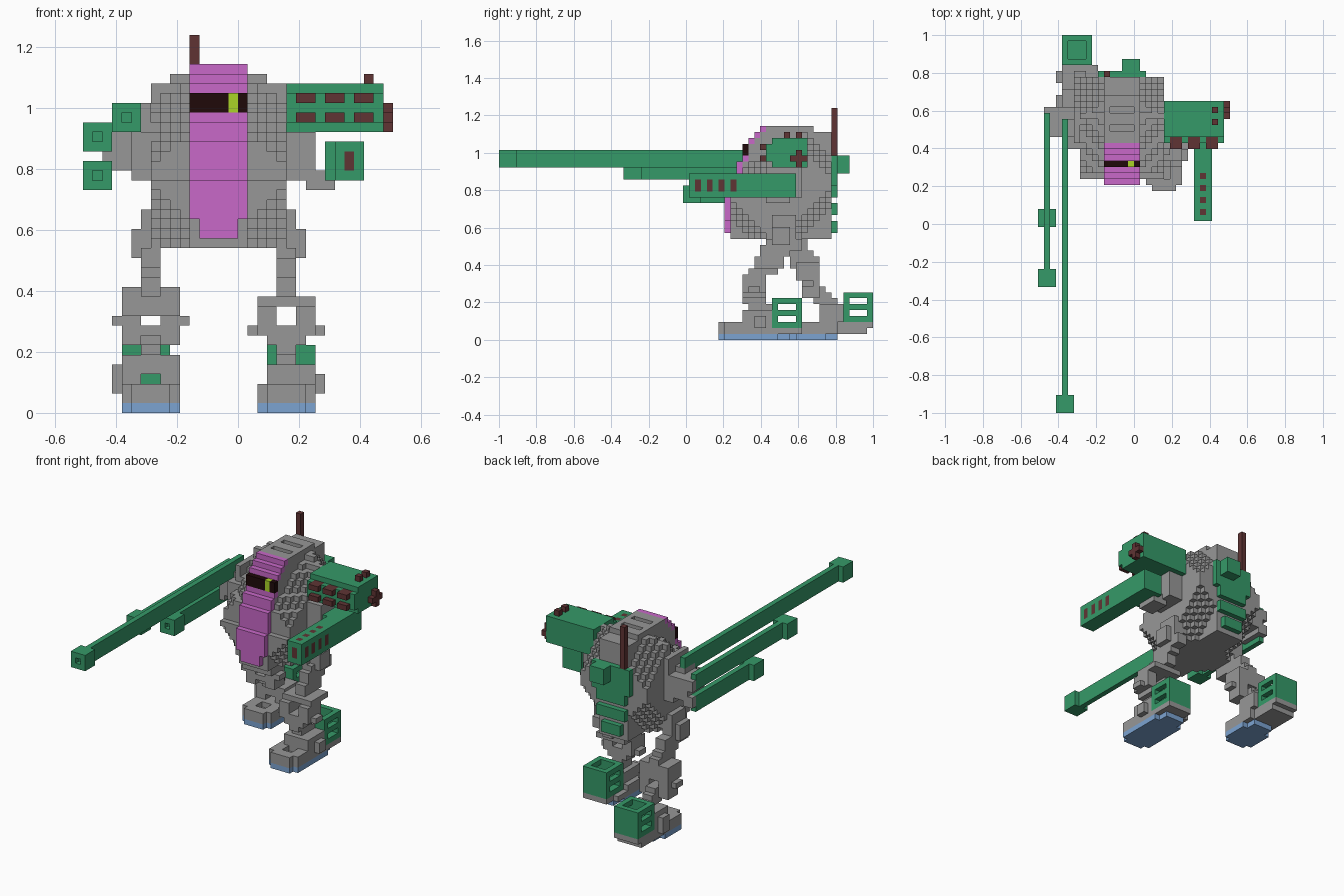
import bpy, bmesh

old = bpy.data.objects.get("Cube")
if old:
    bpy.data.objects.remove(old, do_unlink=True)

U = 2 / 63  # edge of one block


def make_material(name, rgb):
    m = bpy.data.materials.new(name)
    m.use_nodes = True
    col = (*rgb, 1)
    m.diffuse_color = col
    bsdf = next(n for n in m.node_tree.nodes if n.type == 'BSDF_PRINCIPLED')
    bsdf.inputs["Base Color"].default_value = col
    return m


MATS = [make_material(*c) for c in (
    ("grey", (.31, .31, .31)), ("green", (.036, .32, .14)),
    ("purple", (.58, .14, .58)), ("sole_blue", (.2, .37, .64)),
    ("dark_red", (.115, .034, .034)), ("visor_black", (.014, .003, .003)),
    ("eye_yellow", (.4, .66, .02)))]
GREY, GREEN, PURPLE, BLUE, RED, BLACK, YELLOW = range(7)


class Blocks:
    """A set of unit cells that becomes one mesh of its exposed faces."""

    def __init__(self):
        self.cells = {}

    def box(self, x0, x1, y0, y1, z0, z1, mat=GREY):
        for x in range(x0, x1):
            for y in range(y0, y1):
                for z in range(z0, z1):
                    self.cells[x, y, z] = mat
        return self

    def cut(self, x0, x1, y0, y1, z0, z1):
        gone = Blocks().box(x0, x1, y0, y1, z0, z1).cells
        self.cells = {c: m for c, m in self.cells.items() if c not in gone}
        return self

    def limb(self, x0, x1, z0, z1, y_low, y_high, depth):
        for z in range(z0, z1):
            y = round(y_low + (y_high - y_low) * (z - z0) / (z1 - 1 - z0))
            self.box(x0, x1, y, y + depth, z, z + 1)
        return self

    def mirrored(self):
        """Reflect across the centre plane of the hull."""
        self.cells = {(-5 - x, y, z): m for (x, y, z), m in self.cells.items()}
        return self

    def build(self, name):
        bm = bmesh.new()
        verts = {}

        def vert(p):
            if p not in verts:
                verts[p] = bm.verts.new((p[0] * U, (p[1] - .5) * U, p[2] * U))
            return verts[p]

        used = sorted(set(self.cells.values()))
        for cell, mat in self.cells.items():
            for axis in range(3):
                for side in (0, 1):
                    near = list(cell)
                    near[axis] += 2 * side - 1
                    if tuple(near) in self.cells:
                        continue
                    ring = []
                    for a, b in ((0, 0), (1, 0), (1, 1), (0, 1)):
                        p = list(cell)
                        p[axis] += side
                        p[(axis + 1) % 3] += a
                        p[(axis + 2) % 3] += b
                        ring.append(vert(tuple(p)))
                    f = bm.faces.new(ring if side else ring[::-1])
                    f.material_index = used.index(mat)
        me = bpy.data.meshes.new(name)
        bm.to_mesh(me)
        bm.free()
        for i in used:
            me.materials.append(MATS[i])
        ob = bpy.data.objects.new(name, me)
        bpy.context.scene.collection.objects.link(ob)


# Hull: a block that leans back at the front and has stepped corners
def hull_front(z):
    return 8 + sum(z >= step for step in (24, 28, 30, 33, 34, 35))


hull = Blocks()
for z in range(17, 36):
    inset = {35: 4, 34: 2}.get(z, 0)
    back = 22 if z == 35 else 25
    hull.box(-9 + inset, 5 - inset, hull_front(z), back, z, z + 1)
for x, y, z in list(hull.cells):
    ahead, behind = y - hull_front(z), 24 - y
    upper, lower = (10, 6) if ahead < behind else (8, 8)
    d = min(x + 9, 4 - x) + min(ahead, behind)
    if not -5 <= x < 1 and (d + 35 - z < upper or d + z - 17 < lower):
        del hull.cells[x, y, z]
for y in (16, 19):
    hull.cut(-4, 0, y, y + 1, 35, 36)
hull.build("hull")

# Face plate with visor and eye
plate = Blocks()
for z in range(18, 36):
    y = hull_front(z) - 1
    trim = 1 if z < 20 else 0
    visor = 31 <= z < 33
    plate.box(-5 + trim, 1 - trim, y, y + 1, z, z + 1, BLACK if visor else PURPLE)
    if visor:
        plate.box(-1, 0, y, y + 1, z, z + 1, YELLOW)
plate.build("face_plate")

# Backpack tapering downward, and antenna
pack = Blocks().box(-6, 2, 25, 26, 26, 31, GREEN).box(-2, 1, 25, 28, 28, 31, GREEN)
pack.box(-5, 1, 25, 26, 24, 26, GREEN).box(-5, 1, 25, 26, 21, 23, GREEN)
pack.box(-4, 0, 25, 26, 18, 20, GREEN).box(-4, 0, 24, 25, 18, 24, GREEN)
pack.build("backpack")
Blocks().box(-5, -4, 25, 26, 31, 39, RED).build("antenna")

# Missile pod on the left shoulder
pod = Blocks().box(5, 15, 15, 21, 29, 34, GREEN).box(5, 15, 14, 15, 30, 33, GREEN)
for x in (6, 9, 12):
    for z in (30, 32):
        pod.box(x, x + 2, 13, 15, z, z + 1, RED)
for y in (17, 19):
    pod.box(13, 14, y, y + 1, 34, 35, RED)
pod.box(15, 16, 18, 21, 30, 31, RED).box(15, 16, 19, 20, 29, 32, RED)
pod.build("missile_pod")

# Left arm and its gun
arm = Blocks().box(5, 8, 14, 20, 24, 29).box(7, 10, 14, 18, 23, 24)
arm.box(8, 9, 14, 18, 24, 25).build("left_arm")
gun = Blocks().box(10, 13, 1, 19, 24, 28, GREEN).box(9, 10, 13, 19, 24, 28, GREEN)
gun.box(11, 12, 1, 2, 25, 27, RED)
for y in (2, 4, 6, 8):
    gun.box(12, 13, y, y + 1, 25, 27, RED).box(11, 12, y, y + 1, 27, 28, RED)
gun.build("left_gun")

# Right arm and its three long guns
arm = Blocks().box(-11, -9, 13, 20, 24, 29).box(-10, -9, 14, 20, 29, 32)
arm.box(-13, -11, 15, 20, 25, 29).box(-12, -10, 15, 18, 28, 30)
arm.box(-14, -13, 15, 20, 24, 29)
for z in (24, 27):
    arm.box(-15, -14, 19, 20, z, z + 2)
arm.build("right_arm")
for name, x, y, z, end in (("upper", -13, -31, 29, 18),
                           ("middle", -16, -10, 27, 19), ("lower", -16, 0, 23, 19)):
    gun = Blocks().box(x, x + 3, y, y + 3, z, z + 3, GREEN)
    gun.box(x + 1, x + 2, y + 3, end, z, z + 3, GREEN)
    gun.cut(x + 1, x + 2, y, y + 1, z + 1, z + 2)
    gun.build(name + "_long_gun")


# Hollow vent box behind each ankle, with slots through the sides
def vent_box(y, z):
    b = Blocks().box(3, 8, y, y + 5, z, z + 5, GREEN)
    b.cut(4, 7, y + 1, y + 4, z + 1, z + 5)
    for h in (1, 3):
        b.cut(3, 8, y + 1, y + 4, z + h, z + h + 1)
    return b


def hip():
    return (Blocks().box(4, 6, 14, 20, 15, 17).box(4, 6, 15, 19, 17, 21)
            .box(6, 7, 15, 18, 16, 19))


def foot(y0, y1):
    f = Blocks().box(2, 8, y0, y1, 0, 3).box(2, 8, y0, y1, 0, 1, BLUE)
    for x in (2, 7):
        f.cut(x, x + 1, y0, y0 + 1, 0, 3).cut(x, x + 1, y1 - 2, y1, 0, 1)
    return f.cut(4, 6, y0 + 2, y0 + 4, 2, 3)


# Left leg, stepping forward
leg = hip().limb(4, 6, 11, 17, 11, 14, 5).box(2, 8, 11, 16, 11, 12)
for x in (2, 6):
    leg.box(x, x + 2, 10, 14, 8, 11)
leg.box(1, 9, 11, 13, 8, 9).limb(4, 6, 3, 9, 11, 10, 4).box(3, 7, 10, 14, 7, 9)
leg.box(3, 8, 10, 15, 3, 5).box(8, 9, 12, 14, 2, 4)
leg.build("left_leg")
shoe = foot(6, 18).cut(2, 8, 15, 18, 2, 3).box(3, 8, 15, 20, 1, 2)
shoe.build("left_foot")
vent_box(15, 2).build("left_vent_box")

# Right leg, trailing with a lifted heel
leg = hip().limb(4, 6, 12, 17, 18, 16, 5).box(2, 8, 19, 23, 10, 13)
for x in (2, 6):
    leg.box(x, x + 2, 20, 23, 7, 10)
leg.box(1, 9, 20, 22, 9, 10).cut(4, 6, 19, 23, 9, 10)
leg.limb(4, 6, 6, 9, 22, 20, 4).box(2, 8, 23, 27, 3, 6).cut(4, 6, 23, 27, 3, 4)
leg.box(8, 9, 24, 26, 2, 5)
leg.mirrored().build("right_leg")
shoe = foot(18, 26).box(3, 8, 26, 31, 1, 2).box(3, 8, 26, 32, 2, 3)
shoe.mirrored().build("right_foot")
vent_box(27, 3).mirrored().build("right_vent_box")
